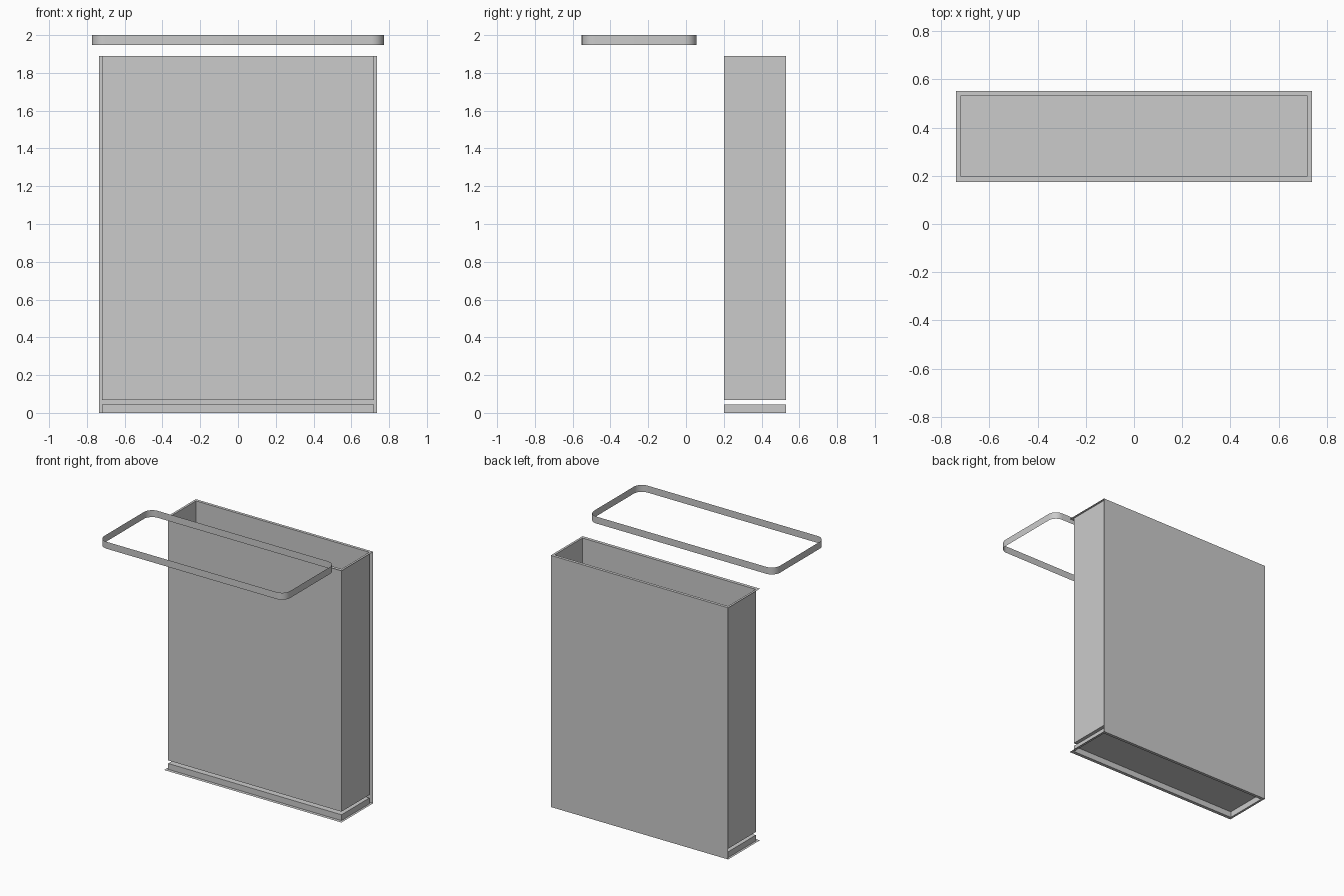
import bpy
import math

if "Cube" in bpy.data.objects:
    bpy.data.objects.remove(bpy.data.objects["Cube"])

X_IN, X_OUT = 0.72, 0.737        # box and flange half widths
Y_IN = (0.20, 0.53)              # box depth range
Y_OUT = (0.175, 0.552)           # flange depth range
TOP = 1.89


def make(name, verts, faces):
    mesh = bpy.data.meshes.new(name)
    mesh.from_pydata(verts, [], faces)
    ob = bpy.data.objects.new(name, mesh)
    bpy.context.collection.objects.link(ob)
    return ob


def rect(hx, ys, z):
    return [(-hx, ys[0], z), (hx, ys[0], z), (hx, ys[1], z), (-hx, ys[1], z)]


def walls(n):
    """Quads joining two stacked closed loops of n points."""
    return [(i, (i + 1) % n, n + (i + 1) % n, n + i) for i in range(n)]


def flange(name, z):
    """Flat rectangular frame around the box opening."""
    verts = rect(X_OUT, Y_OUT, z) + rect(X_IN, Y_IN, z)
    return make(name, verts, walls(4))


# Tall thin-walled box, open at the top
make("box_body", rect(X_IN, Y_IN, 0.067) + rect(X_IN, Y_IN, TOP),
     walls(4) + [(3, 2, 1, 0)])

# Shallow base tray, open underneath
make("base_tray", rect(X_IN, Y_IN, 0.0) + rect(X_IN, Y_IN, 0.044),
     walls(4) + [(4, 5, 6, 7)])

# Frames at the top and bottom openings
flange("top_flange", TOP)
flange("bottom_flange", 0.0)

# Flat back panel
yb = Y_OUT[1]
make("back_panel", [(X_OUT, yb, 0), (-X_OUT, yb, 0),
                    (-X_OUT, yb, TOP), (X_OUT, yb, TOP)], [(0, 1, 2, 3)])

# Rounded rectangular band floating in front
HX, HY, CY, R, SEG = 0.773, 0.304, -0.248, 0.068, 8
loop = []
for k, (sx, sy) in enumerate([(1, 1), (-1, 1), (-1, -1), (1, -1)]):
    for i in range(SEG + 1):
        a = math.pi / 2 * (k + i / SEG)
        loop.append((sx * (HX - R) + R * math.cos(a),
                     CY + sy * (HY - R) + R * math.sin(a)))
band = make("rim_band", [(x, y, z) for z in (1.948, 2.0) for x, y in loop],
            walls(len(loop)))
for p in band.data.polygons:
    p.use_smooth = True
